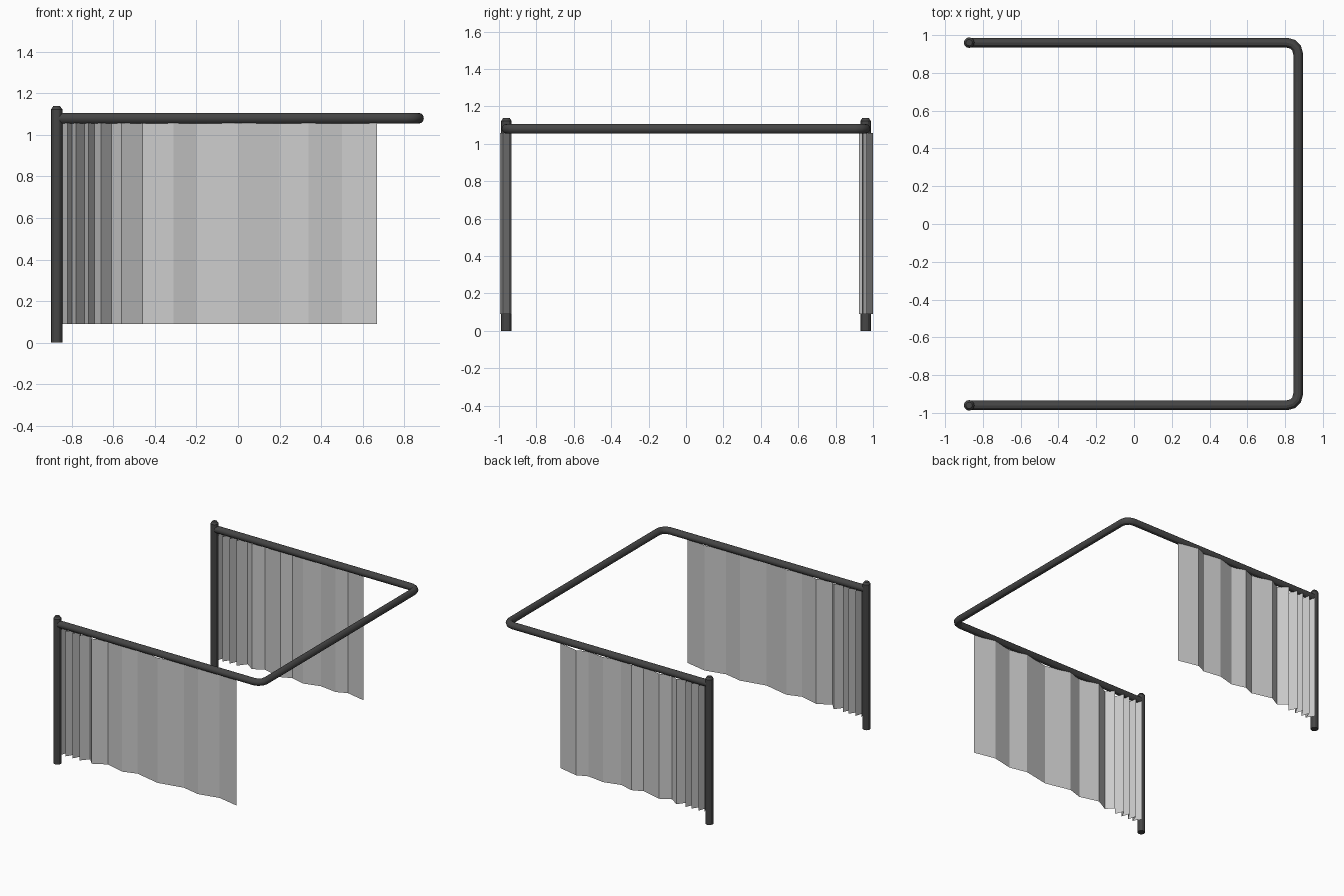
import bpy, bmesh
from math import sin, cos, pi

cube = bpy.data.objects.get("Cube")
if cube:
    bpy.data.objects.remove(cube, do_unlink=True)

RAIL_Y, RAIL_Z, RAIL_R = 0.96, 1.08, 0.026
POST_X, POST_R, POST_TOP = -0.873, 0.028, 1.138


def make_material(name, value, alpha=1.0):
    mat = bpy.data.materials.new(name)
    mat.use_nodes = True
    colour = (value, value, value, alpha)
    mat.diffuse_color = colour
    bsdf = mat.node_tree.nodes["Principled BSDF"]
    bsdf.inputs["Base Color"].default_value = colour
    bsdf.inputs["Alpha"].default_value = alpha
    bsdf.inputs["Roughness"].default_value = 0.6
    return mat


dark_metal = make_material("dark_metal", 0.06)
pale_fabric = make_material("pale_sheer_fabric", 0.6, 0.8)


def add_mesh(name, bm, mat):
    mesh = bpy.data.meshes.new(name)
    bm.to_mesh(mesh)
    bm.free()
    obj = bpy.data.objects.new(name, mesh)
    bpy.context.collection.objects.link(obj)
    mesh.materials.append(mat)
    return obj


def activate(obj):
    bpy.ops.object.select_all(action="DESELECT")
    obj.select_set(True)
    bpy.context.view_layer.objects.active = obj


# Upright posts with a chamfered cap
def post(name, y):
    bm = bmesh.new()
    rings = []
    for r, z in [(POST_R, 0), (POST_R, POST_TOP - 0.016), (POST_R * 0.6, POST_TOP)]:
        rings.append([bm.verts.new((POST_X + r * cos(k * pi / 6), y + r * sin(k * pi / 6), z))
                      for k in range(12)])
    for low, high in zip(rings, rings[1:]):
        for k in range(12):
            n = (k + 1) % 12
            bm.faces.new((low[k], low[n], high[n], high[k]))
    bm.faces.new(rings[0][::-1])
    bm.faces.new(rings[-1])
    obj = add_mesh(name, bm, dark_metal)
    activate(obj)
    bpy.ops.object.shade_smooth_by_angle()


# Continuous rail with two rounded corners
def rail():
    bend, corner_x = 0.06, 0.869
    half = [(POST_X, -RAIL_Y)]
    for k in range(4):
        a = -pi / 2 + k * pi / 6
        half.append((corner_x - bend + bend * cos(a), -RAIL_Y + bend + bend * sin(a)))
    path = half + [(x, -y) for x, y in reversed(half)]
    curve = bpy.data.curves.new("curtain_rail", "CURVE")
    curve.dimensions = "3D"
    curve.bevel_depth = RAIL_R
    curve.bevel_resolution = 4
    curve.use_fill_caps = True
    spline = curve.splines.new("POLY")
    spline.points.add(len(path) - 1)
    for point, (x, y) in zip(spline.points, path):
        point.co = (x, y, RAIL_Z, 1)
    curve.materials.append(dark_metal)
    obj = bpy.data.objects.new("curtain_rail", curve)
    bpy.context.collection.objects.link(obj)
    activate(obj)
    bpy.ops.object.convert(target="MESH")
    bpy.ops.object.shade_smooth_by_angle()


# Pleated sheet: fold positions along x, with depth offsets from the rail
def curtain(name, y, folds):
    bm = bmesh.new()
    columns = [[bm.verts.new((x, y + d, z)) for z in (0.09, 1.057)] for x, d in folds]
    for a, b in zip(columns, columns[1:]):
        bm.faces.new((a[0], b[0], b[1], a[1]))
    add_mesh(name, bm, pale_fabric)


def tight_folds(xs, low, high):
    return [(x, high if k % 2 else low) for k, x in enumerate(xs)]


bunch = [-0.66, -0.69, -0.72, -0.74, -0.78, -0.80, -0.82, -0.85]

front_folds = [(0.67, -0.015), (0.5, 0.02), (0.34, -0.015), (0.2, 0.015), (0, -0.025),
               (-0.2, 0.02), (-0.31, -0.015), (-0.46, 0.025), (-0.56, -0.03), (-0.61, 0.025)]
back_folds = [(0.4, 0.005), (0.24, 0.04), (0.16, 0.005), (0.02, 0.025), (-0.11, -0.01),
              (-0.22, 0.02), (-0.3, -0.015), (-0.46, 0.025), (-0.54, -0.02), (-0.61, 0.03)]

rail()
post("front_post", -RAIL_Y)
post("back_post", RAIL_Y)
curtain("front_curtain", -RAIL_Y, front_folds + tight_folds(bunch, -0.035, 0.028))
curtain("back_curtain", RAIL_Y, back_folds + tight_folds(bunch, -0.035, 0.03))
